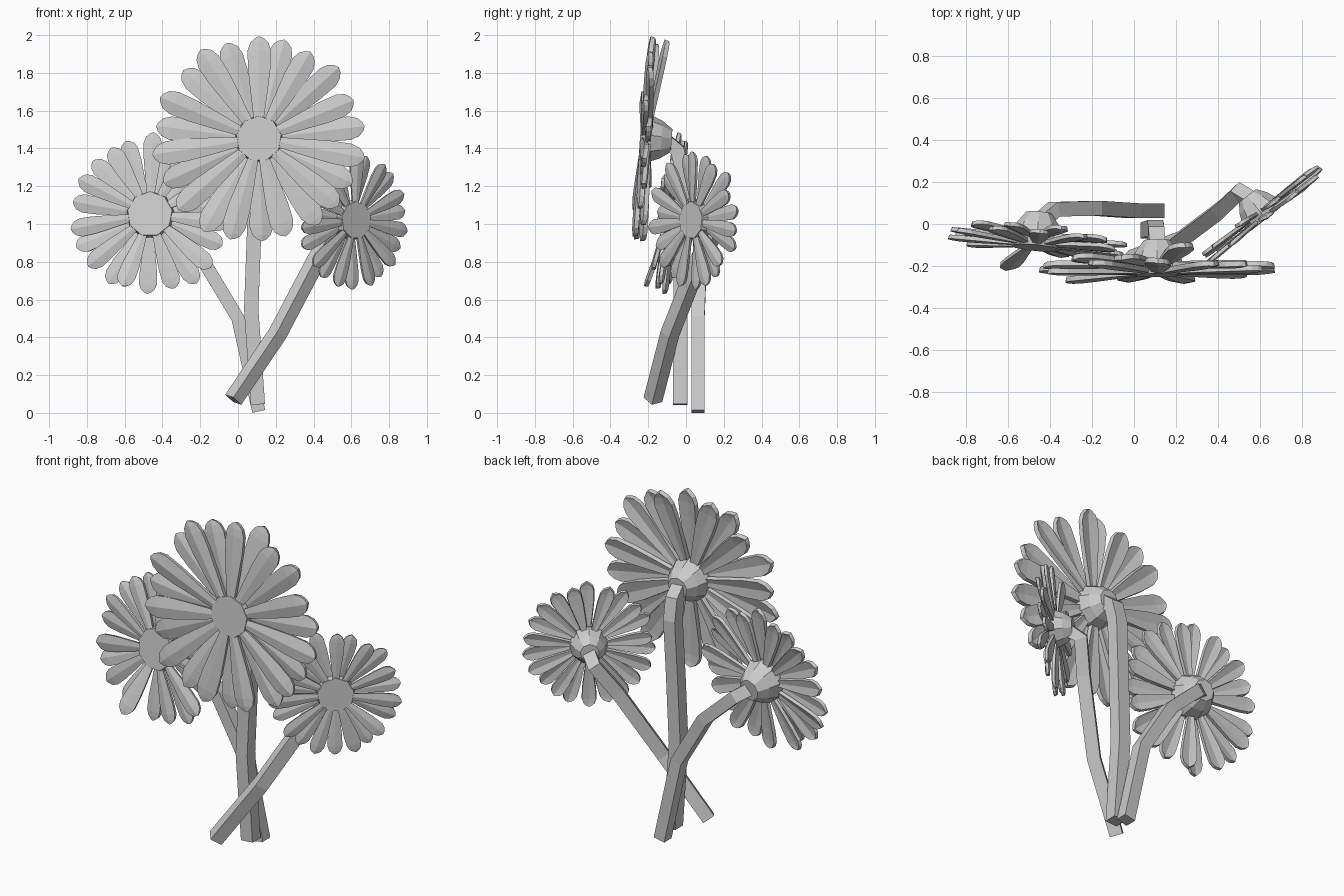
import bpy, bmesh, random
from math import sin, cos, pi, radians
from mathutils import Vector, Matrix

if "Cube" in bpy.data.objects:
    bpy.data.objects.remove(bpy.data.objects["Cube"])

random.seed(4)


def finish(bm, name, mat=None):
    bmesh.ops.recalc_face_normals(bm, faces=bm.faces)
    me = bpy.data.meshes.new(name)
    bm.to_mesh(me)
    bm.free()
    ob = bpy.data.objects.new(name, me)
    bpy.context.collection.objects.link(ob)
    if mat:
        ob.matrix_world = mat
    return ob


def skin(bm, rings):
    """Join closed rings of points into a capped tube."""
    vs = [[bm.verts.new(p) for p in r] for r in rings]
    n = len(vs[0])
    for a, b in zip(vs, vs[1:]):
        for i in range(n):
            bm.faces.new((a[i], a[(i + 1) % n], b[(i + 1) % n], b[i]))
    bm.faces.new(vs[0])
    bm.faces.new(vs[-1])


def stem(name, pts, half, twist=0):
    pts = [Vector(p) for p in pts]
    bm = bmesh.new()
    rings = []
    for i, p in enumerate(pts):
        t = (pts[min(i + 1, len(pts) - 1)] - pts[max(i - 1, 0)]).normalized()
        u = Vector((0, 1, 0)).cross(t).normalized()
        u = Matrix.Rotation(radians(twist), 3, t) @ u
        v = t.cross(u)
        rings.append([p + half * (a * u + b * v)
                      for a, b in ((1, 1), (-1, 1), (-1, -1), (1, -1))])
    skin(bm, rings)
    finish(bm, name)


def flower_head(name, centre, normal, radius, disc, stray=(-1, 0)):
    # local z looks out of the flower, local y points up
    z = Vector(normal).normalized()
    x = Vector((0, 0, 1)).cross(z).normalized()
    y = z.cross(x)
    mat = Matrix.Translation(centre) @ Matrix((x, y, z)).transposed().to_4x4()

    # nine-sided cup with a flat face
    bm = bmesh.new()
    profile = [(.52, -1.2), (.85, -.75), (1.08, -.2), (1.0, .2)]
    skin(bm, [[(r * disc * sin(2 * pi * k / 9), r * disc * cos(2 * pi * k / 9), h * disc)
               for k in range(9)] for r, h in profile])
    finish(bm, name + "_centre", mat)

    # two staggered rings of creased petals; one stray petal is bent
    shape = [(0, .045), (.3, .075), (.62, .104), (.85, .11), (.95, .083), (1, .04)]
    bm = bmesh.new()
    count = 11
    for k in range(2 * count):
        back = k % 2
        start = disc * .9
        length = radius * (1.0 + random.uniform(-.05, .02)) - start
        tilt = stray[1] if k == stray[0] else random.uniform(-2.5, 2.5)
        m = (Matrix.Rotation(pi / 2 + pi * k / count + radians(random.uniform(-2.5, 2.5)), 4, 'Z')
             @ Matrix.Translation((start, 0, -.03 * back + .005))
             @ Matrix.Rotation(-radians(tilt), 4, 'Y')
             @ Matrix.Rotation(radians(random.uniform(-8, 8)), 4, 'X'))
        rows = []
        for t, w in shape:
            w *= radius
            tip = .02 * radius if t == 1 else 0
            rows.append([bm.verts.new(m @ Vector((t * length + (tip if s == 0 else 0),
                                                  s * w, .2 * w * (s == 0))))
                         for s in (-1, 0, 1)])
        for a, b in zip(rows, rows[1:]):
            for i in (0, 1):
                bm.faces.new((a[i], b[i], b[i + 1], a[i + 1]))
    ob = finish(bm, name + "_petals", mat)
    mod = ob.modifiers.new("thickness", 'SOLIDIFY')
    mod.thickness = .045 * radius
    mod.offset = 0


# tall middle flower
flower_head("middle_flower", (.11, -.22, 1.45), (0, -1, .07), .55, .12, (21, -8))
stem("middle_stem", [(.105, -.03, .045), (.07, -.03, .55), (.085, -.025, .95),
                     (.1, -.02, 1.28), (.105, -.045, 1.39), (.11, -.12, 1.45)], .038)

# left flower
flower_head("left_flower", (-.465, -.09, 1.05), (-.09, -.97, .13), .425, .12, (10, 14))
stem("left_stem", [(.11, .063, .008), (0, .063, .5), (-.18, .075, .8),
                   (-.38, .07, .985), (-.46, .0, 1.04)], .035)

# right flower, turned to the side
flower_head("right_flower", (.615, .04, 1.02), (.62, -.78, .01), .355, .1)
stem("right_stem", [(-.025, -.175, .07), (.21, -.085, .42), (.41, .065, .8),
                    (.5, .15, .96), (.57, .1, 1.015)], .036, 38)
